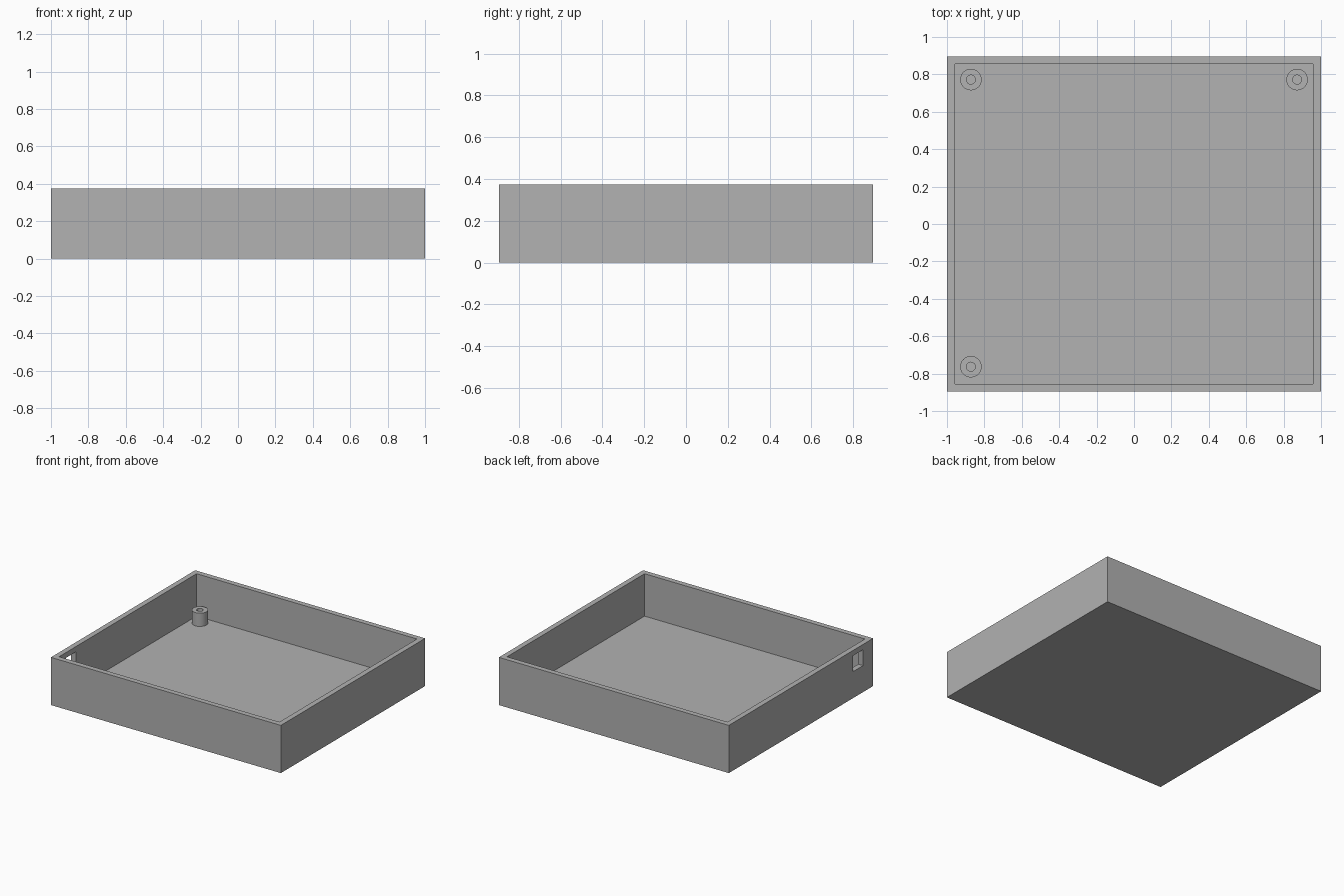
import bpy
import bmesh
from math import radians
from mathutils import Matrix, Vector

cube = bpy.data.objects.get("Cube")
if cube:
    bpy.data.objects.remove(cube, do_unlink=True)

MM = 1 / 48                      # design unit: the tray is 96 x 86 x 18
WIDTH, DEPTH, HEIGHT, WALL = 96 * MM, 86 * MM, 18 * MM, 2 * MM

grey = bpy.data.materials.new("plain grey")
grey.use_nodes = True
colour = (0.445, 0.445, 0.445, 1)
grey.diffuse_color = colour
grey.node_tree.nodes["Principled BSDF"].inputs["Base Color"].default_value = colour


def add_object(name, bm):
    mesh = bpy.data.meshes.new(name)
    bmesh.ops.recalc_face_normals(bm, faces=bm.faces)
    bm.to_mesh(mesh)
    bm.free()
    mesh.materials.append(grey)
    obj = bpy.data.objects.new(name, mesh)
    bpy.context.collection.objects.link(obj)
    return obj


def box(name, low, high):
    low, high = Vector(low), Vector(high)
    bm = bmesh.new()
    bmesh.ops.create_cube(bm, size=1, matrix=Matrix.Translation((low + high) / 2)
                          @ Matrix.Diagonal((high - low).to_4d()))
    return add_object(name, bm)


def cut(target, cutter):
    mod = target.modifiers.new(cutter.name, 'BOOLEAN')
    mod.operation = 'DIFFERENCE'
    mod.solver = 'EXACT'
    mod.object = cutter
    bpy.context.view_layer.objects.active = target
    bpy.ops.object.modifier_apply(modifier=mod.name)
    bpy.data.objects.remove(cutter, do_unlink=True)


# Open tray: block, hollowed, with a cable opening near the front of one side
x, y = WIDTH / 2, DEPTH / 2
tray = box("tray", (-x, -y, 0), (x, y, HEIGHT))
cut(tray, box("cavity", (WALL - x, WALL - y, WALL), (x - WALL, y - WALL, HEIGHT + WALL)))
cut(tray, box("cable_opening", (-x - WALL, -37 * MM, 10 * MM),
              (-x + 2 * WALL, -31 * MM, 16 * MM)))


# Hollow screw posts: a ring profile spun about its axis
def screw_post(name, px, py):
    outer, inner, base, top = 2.75 * MM, 1.15 * MM, WALL, 7 * MM
    bm = bmesh.new()
    profile = [(inner, base), (outer, base), (outer, top), (inner, top)]
    verts = [bm.verts.new((px + r, py, z)) for r, z in profile]
    edges = [bm.edges.new((verts[i], verts[i + 1])) for i in (1, 2)]
    edges.append(bm.edges.new((verts[3], verts[0])))
    bmesh.ops.spin(bm, geom=verts + edges, cent=(px, py, 0), axis=(0, 0, 1),
                   angle=radians(360), steps=48, use_duplicate=False)
    bmesh.ops.remove_doubles(bm, verts=bm.verts, dist=0.0001)
    post = add_object(name, bm)
    bpy.ops.object.select_all(action='DESELECT')
    post.select_set(True)
    bpy.context.view_layer.objects.active = post
    bpy.ops.object.shade_smooth_by_angle(angle=radians(30))


post_x = 0.872
screw_post("back_right_post", -post_x, 0.772)
screw_post("back_left_post", post_x, 0.772)
screw_post("front_right_post", -post_x, -0.763)
